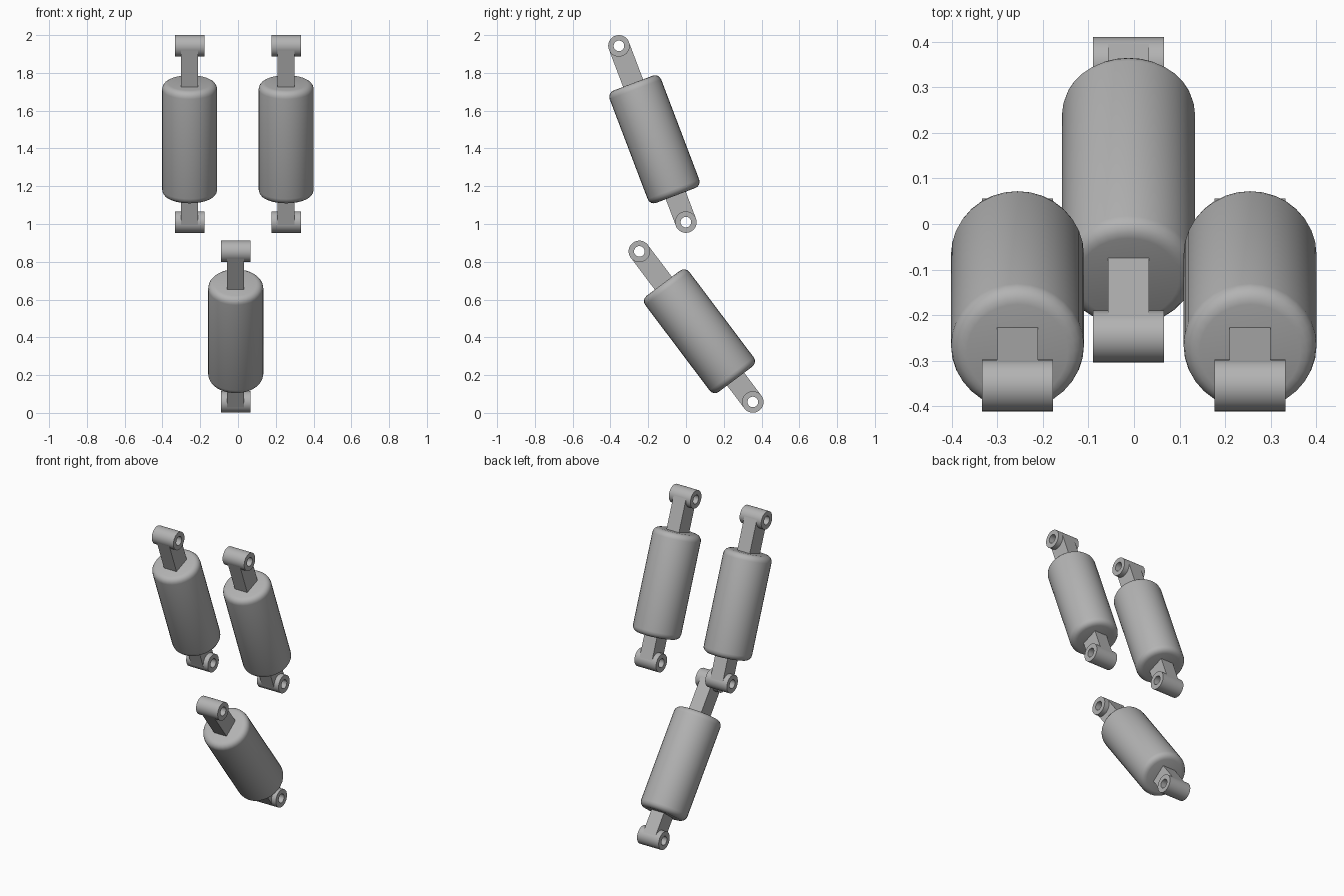
import bpy, bmesh, math
from mathutils import Matrix

if "Cube" in bpy.data.objects:
    bpy.data.objects.remove(bpy.data.objects["Cube"], do_unlink=True)

grey = bpy.data.materials.new("matte grey")
grey.use_nodes = True
COLOUR = (0.45, 0.45, 0.45, 1)
grey.diffuse_color = COLOUR
grey.node_tree.nodes["Principled BSDF"].inputs["Base Color"].default_value = COLOUR

LENGTH = 0.998                       # eye centre to eye centre
BODY_TOP, BODY_BOTTOM = -0.211, -0.847
BODY_R, EYE_R, HOLE_R = 0.146, 0.057, 0.028
EYE_W, BAR_W = 0.156, 0.09


def finish(name, bm, place):
    bmesh.ops.recalc_face_normals(bm, faces=bm.faces)
    mesh = bpy.data.meshes.new(name)
    bm.to_mesh(mesh)
    bm.free()
    mesh.materials.append(grey)
    obj = bpy.data.objects.new(name, mesh)
    bpy.context.collection.objects.link(obj)
    obj.matrix_world = place
    bpy.ops.object.select_all(action='DESELECT')
    obj.select_set(True)
    bpy.context.view_layer.objects.active = obj
    bpy.ops.object.shade_smooth_by_angle(angle=math.radians(35))


def body(name, place):
    # round-edged barrel along local z
    bm = bmesh.new()
    bmesh.ops.create_cone(bm, cap_ends=True, segments=32, radius1=BODY_R, radius2=BODY_R,
                          depth=BODY_TOP - BODY_BOTTOM,
                          matrix=Matrix.Translation((0, 0, (BODY_TOP + BODY_BOTTOM) / 2)))
    rims = [e for e in bm.edges if abs(e.verts[0].co.z - e.verts[1].co.z) < 1e-5]
    bmesh.ops.bevel(bm, geom=rims, offset=0.035, segments=4, profile=0.5, affect='EDGES')
    finish(name, bm, place)


def eye(name, place, n=32):
    # hollow tube along local x
    bm = bmesh.new()
    rings = []
    for x, r in ((-1, EYE_R), (1, EYE_R), (1, HOLE_R), (-1, HOLE_R)):
        rings.append([bm.verts.new((x * EYE_W / 2, r * math.cos(2 * math.pi * i / n),
                                    r * math.sin(2 * math.pi * i / n))) for i in range(n)])
    for k in range(4):
        a, b = rings[k], rings[(k + 1) % 4]
        for i in range(n):
            j = (i + 1) % n
            bm.faces.new((a[i], a[j], b[j], b[i]))
    finish(name, bm, place)


def bar(name, place, reach):
    # flat link from the eye into the body, notched to clear the hole
    t, r = EYE_R - 0.0005, 0.04
    outline = [(-t, -reach), (-t, 0)]
    outline += [(-r * math.cos(math.pi * i / 8), -r * math.sin(math.pi * i / 8)) for i in range(9)]
    outline += [(t, 0), (t, -reach)]
    bm = bmesh.new()
    face = bm.faces.new([bm.verts.new((-BAR_W / 2, y, z)) for y, z in outline])
    new = bmesh.ops.extrude_face_region(bm, geom=[face])["geom"]
    bmesh.ops.translate(bm, vec=(BAR_W, 0, 0),
                        verts=[v for v in new if isinstance(v, bmesh.types.BMVert)])
    finish(name, bm, place)


def damper(prefix, x, y, z, tilt):
    # y, z locate the top eye; the tilt leans the top forward
    top = Matrix.Translation((x, y, z)) @ Matrix.Rotation(math.radians(tilt), 4, 'X')
    bottom = top @ Matrix.Translation((0, 0, -LENGTH)) @ Matrix.Rotation(math.pi, 4, 'X')
    body(prefix + "_body", top)
    for end, place, reach in (("top", top, 0.25), ("bottom", bottom, 0.19)):
        eye(f"{prefix}_{end}_eye", place)
        bar(f"{prefix}_{end}_bar", place, reach)


damper("upper_right_damper", -0.256, -0.355, 1.943, 20.8)
damper("upper_left_damper", 0.255, -0.355, 1.943, 20.8)
damper("lower_damper", -0.012, -0.247, 0.855, 37.0)
